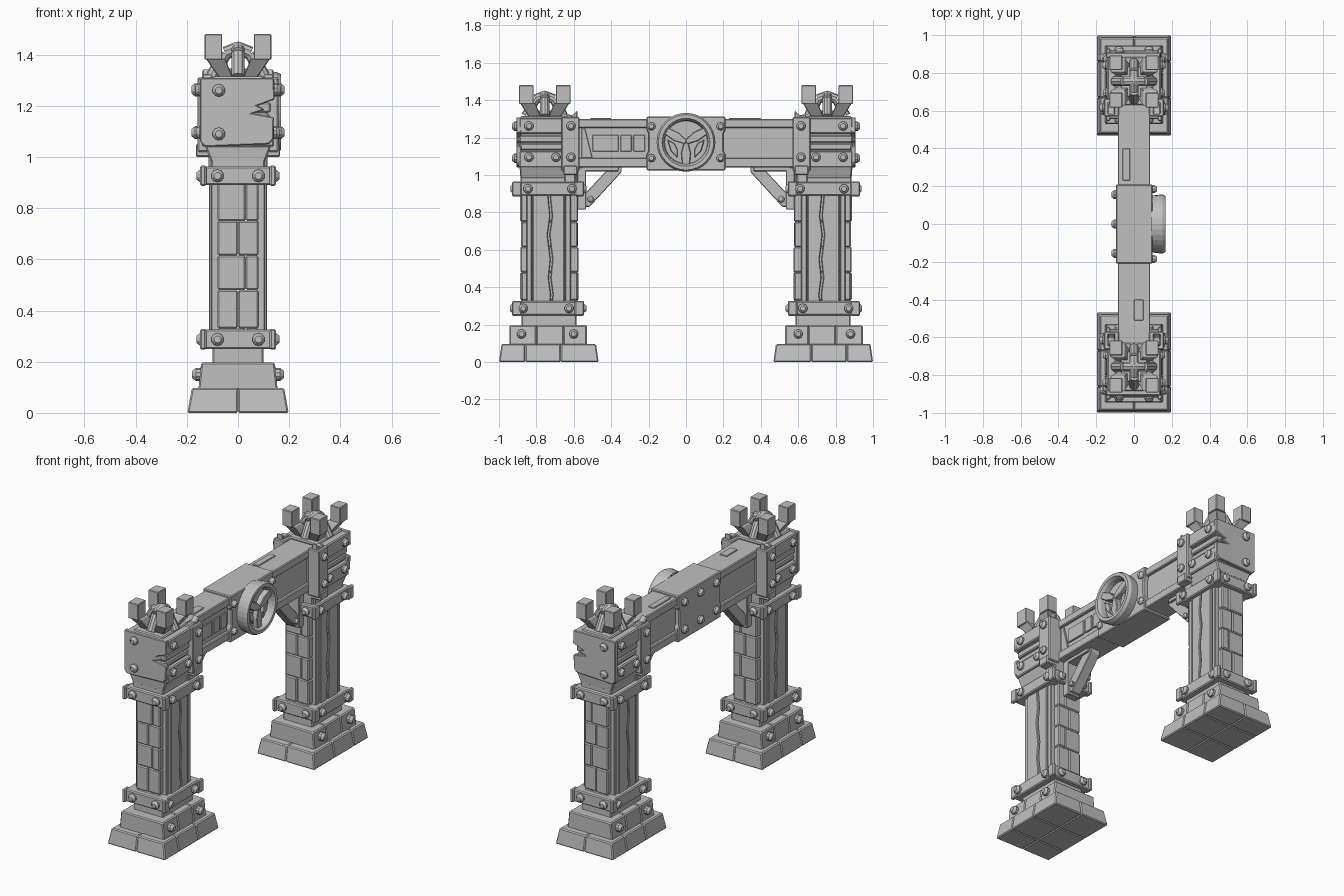
import bpy, bmesh, math, random
from mathutils import Vector, Matrix

random.seed(4)
cube = bpy.data.objects.get("Cube")
if cube:
    bpy.data.objects.remove(cube)

stone = bpy.data.materials.new("stone grey")
stone.use_nodes = True
GREY = (0.53, 0.53, 0.53, 1)
stone.diffuse_color = GREY
stone.node_tree.nodes["Principled BSDF"].inputs["Base Color"].default_value = GREY

PY = -0.735   # pillar centre
CY = -0.755   # crown centre


def frustum(bm, lo, hi):
    """Solid between two level rectangles given as (x0, x1, y0, y1, z)."""
    rings = []
    for x0, x1, y0, y1, z in (lo, hi):
        rings.append([bm.verts.new(p) for p in ((x0, y0, z), (x1, y0, z), (x1, y1, z), (x0, y1, z))])
    a, b = rings
    bm.faces.new(a[::-1])
    bm.faces.new(b)
    for i in range(4):
        j = (i + 1) % 4
        bm.faces.new((a[i], a[j], b[j], b[i]))


def box(bm, x0, x1, y0, y1, z0, z1):
    frustum(bm, (x0, x1, y0, y1, z0), (x0, x1, y0, y1, z1))


def prism(bm, outline, axis, a, b):
    """Extrude an outline along x (points are y, z) or y (points are x, z)."""
    place = (lambda p, d: (d, p[0], p[1])) if axis == "x" else (lambda p, d: (p[0], d, p[1]))
    lo = [bm.verts.new(place(p, a)) for p in outline]
    hi = [bm.verts.new(place(p, b)) for p in outline]
    bm.faces.new(lo[::-1])
    bm.faces.new(hi)
    for i in range(len(lo)):
        j = (i + 1) % len(lo)
        bm.faces.new((lo[i], lo[j], hi[j], hi[i]))


def rod(bm, p, q, r, r2=None, sides=10):
    p, q = Vector(p), Vector(q)
    turn = (q - p).to_track_quat("Z", "Y").to_matrix().to_4x4()
    bmesh.ops.create_cone(bm, cap_ends=True, segments=sides, radius1=r, radius2=r if r2 is None else r2,
                          depth=(q - p).length, matrix=Matrix.Translation((p + q) / 2) @ turn)


def bolt(bm, pos, normal, r=0.025):
    p, n = Vector(pos), Vector(normal)
    rod(bm, p - n * 0.01, p + n * 0.01, r)
    rod(bm, p + n * 0.01, p + n * 0.024, r, r * 0.55)


def finish(name, bm, bevel=0.006, mirror="y"):
    bmesh.ops.recalc_face_normals(bm, faces=bm.faces)
    me = bpy.data.meshes.new(name)
    bm.to_mesh(me)
    bm.free()
    me.materials.append(stone)
    ob = bpy.data.objects.new(name, me)
    bpy.context.collection.objects.link(ob)
    if bevel:
        mod = ob.modifiers.new("worn edges", "BEVEL")
        mod.width, mod.segments, mod.limit_method = bevel, 1, "ANGLE"
    if mirror:
        mod = ob.modifiers.new("mirror", "MIRROR")
        mod.use_axis = ("x" in mirror, "y" in mirror, False)
        mod.use_mirror_merge = False
    return ob


# Stepped base: tapered slabs split into stones
bm = bmesh.new()
xs, ys = (-0.198, 0.0, 0.198), (-1.0, -0.86, -0.67, -0.467)
for i in range(2):
    for j in range(3):
        k = random.uniform(0, 0.005)
        x0, x1, y0, y1 = xs[i], xs[i + 1], ys[j], ys[j + 1]
        frustum(bm, (x0, x1, y0, y1, 0),
                (x0 + 0.018 * (i == 0), x1 - 0.018 * (i == 1), y0 + 0.014 * (j == 0), y1 - 0.014 * (j == 2), 0.098 - k))
finish("base_stones", bm)

bm = bmesh.new()
for y0, y1 in ((-0.945, -0.8), (-0.8, -0.655), (-0.655, -0.53)):
    k = random.uniform(0, 0.004)
    frustum(bm, (-0.155, 0.155, y0, y1, 0.09), (-0.147 + k, 0.147 - k, y0, y1, 0.2 - k))
finish("plinth_stones", bm)

# Shaft: brick core with cracked boards on both sides
bm = bmesh.new()
box(bm, -0.1, 0.1, -0.88, -0.585, 0.19, 0.26)
box(bm, -0.105, 0.105, -0.885, -0.58, 0.95, 1.05)
levels = (0.25, 0.33, 0.48, 0.615, 0.75, 0.9)
for n in range(5):
    split = (-0.08, 0.0 if n % 2 else 0.03, 0.08)
    for x0, x1 in zip(split, split[1:]):
        a, b = random.uniform(0, 0.007), random.uniform(0, 0.007)
        box(bm, x0, x1, -0.887 + a, -0.573 - b, levels[n], levels[n + 1])
finish("brick_shaft", bm)

bm = bmesh.new()
crack = [(0.25, 0), (0.36, 0.012), (0.45, 0), (0.55, 0.01), (0.68, -0.006), (0.78, 0.008), (0.9, -0.004)]
left = [(-0.728 + d - 0.006, z) for z, d in crack]
right = [(-0.728 + d + 0.004, z) for z, d in crack]
prism(bm, [(-0.82, 0.9), (-0.82, 0.25)] + left, "x", 0.07, 0.113)
prism(bm, [(-0.65, 0.9), (-0.65, 0.25)] + right, "x", 0.07, 0.111)
for y0, y1 in ((-0.852, -0.824), (-0.646, -0.615)):
    box(bm, 0.06, 0.106, y0, y1, 0.25, 0.9)
finish("side_boards", bm, 0.004, "xy")

# Bands around the shaft
bm = bmesh.new()
box(bm, -0.136, 0.136, -0.918, -0.557, 0.25, 0.325)
box(bm, -0.136, 0.136, -0.915, -0.555, 0.89, 0.962)
for x in (-0.136, 0.136):
    for y in (-0.905, -0.57):
        for z in (0.287, 0.926):
            box(bm, x - 0.012, x + 0.012, y - 0.025, y + 0.025, z - 0.04, z + 0.04)
finish("shaft_bands", bm)

# Cap: corbel, core, layered side planks
bm = bmesh.new()
frustum(bm, (-0.105, 0.105, -0.885, -0.585, 0.98), (-0.13, 0.13, -0.89, -0.575, 1.045))
box(bm, -0.115, 0.115, -0.885, -0.575, 1.04, 1.3)
finish("cap_core", bm)

bm = bmesh.new()
for z0, z1, d, y1 in ((1.04, 1.128, 0.14, -0.65), (1.134, 1.168, 0.124, -0.66),
                      (1.174, 1.212, 0.128, -0.66), (1.22, 1.305, 0.142, -0.66)):
    box(bm, -d, d, -0.892, y1, z0, z1)
box(bm, -0.1, 0.1, -0.885, -0.63, 1.3, 1.315)
finish("cap_planks", bm)

bm = bmesh.new()
notched = [(-0.148, 1.06), (-0.13, 1.04), (0.12, 1.05), (0.138, 1.07), (0.14, 1.155), (0.06, 1.17),
           (0.105, 1.185), (0.075, 1.2), (0.143, 1.225), (0.14, 1.308), (-0.148, 1.308)]
prism(bm, notched, "y", -0.907, -0.88)
finish("cap_end_plate", bm, 0.004)

# Vertical straps joining cap and beam
bm = bmesh.new()
box(bm, 0.08, 0.158, -0.665, -0.57, 1.02, 1.31)
box(bm, 0.09, 0.165, -0.655, -0.58, 1.0, 1.05)
prism(bm, [(-0.65, 1.3), (-0.58, 1.3), (-0.58, 1.345), (-0.605, 1.32), (-0.64, 1.325)], "x", 0.1, 0.14)
box(bm, 0.07, 0.115, -0.65, -0.59, 0.95, 1.03)
finish("cap_straps", bm, 0.005, "xy")

# Crown: four block-headed prongs round a knot of bent bars
bm = bmesh.new()
box(bm, -0.07, 0.07, CY - 0.08, CY + 0.08, 1.3, 1.345)
for sx in (-1, 1):
    for sy in (-1, 1):
        def rect(xa, xb, ya, yb, z):
            u, v = sorted((sx * xa, sx * xb)), sorted((CY + sy * ya, CY + sy * yb))
            return (*u, *v, z)
        neck = rect(0.05, 0.126, 0.05, 0.132, 1.385)
        frustum(bm, rect(0.02, 0.075, 0.02, 0.085, 1.31), neck)
        frustum(bm, rect(0.062, 0.13, 0.06, 0.138, 1.38), rect(0.062, 0.13, 0.06, 0.138, 1.48))
finish("crown_prongs", bm, 0.003)

bm = bmesh.new()
for dx, dy in ((1, 0), (-1, 0), (0, 1), (0, -1)):
    top, bend, foot = [(dx * r, CY + dy * r, z) for r, z in ((0, 1.425), (0.05, 1.405), (0.1, 1.315))]
    rod(bm, top, bend, 0.026)
    rod(bm, bend, foot, 0.026)
bmesh.ops.create_icosphere(bm, subdivisions=2, radius=0.036, matrix=Matrix.Translation((0, CY, 1.415)))
finish("crown_knot", bm, 0)

# Beam with flanges, inset panels and a thicker middle collar
bm = bmesh.new()
box(bm, -0.068, 0.068, -0.62, 0.62, 1.05, 1.29)
box(bm, -0.086, 0.086, -0.62, 0.62, 1.04, 1.092)
box(bm, -0.086, 0.086, -0.62, 0.62, 1.252, 1.3)
finish("beam", bm, 0.005, None)

bm = bmesh.new()
for y0, y1 in ((-0.5, -0.36), (-0.35, -0.29), (-0.28, -0.22)):
    box(bm, 0.06, 0.077, y0, y1, 1.125, 1.215)
frustum(bm, (0.06, 0.078, -0.56, -0.5, 1.09), (0.06, 0.078, -0.56, -0.54, 1.25))
box(bm, 0.0, 0.05, -0.51, -0.4, 1.295, 1.306)
box(bm, -0.06, -0.02, 0.23, 0.4, 1.295, 1.306)
finish("beam_panels", bm, 0.003, None)

bm = bmesh.new()
collar = [(-0.21, 1.025), (0.21, 1.025), (0.21, 1.11), (0.2, 1.13), (0.2, 1.22), (0.21, 1.24),
          (0.21, 1.312), (-0.21, 1.312), (-0.21, 1.24), (-0.2, 1.22), (-0.2, 1.13), (-0.21, 1.11)]
prism(bm, collar, "x", -0.095, 0.098)
finish("beam_collar", bm, 0.005, None)

# Round ornament: turned rim and dish, with a three-armed boss
bm = bmesh.new()
rim = [(0.09, 0.15), (0.15, 0.157), (0.168, 0.148), (0.168, 0.128), (0.15, 0.118), (0.118, 0.114), (0.118, 0.0)]
verts = [bm.verts.new((x, 0, 1.175 + r)) for x, r in rim]
edges = [bm.edges.new(e) for e in zip(verts, verts[1:])]
bmesh.ops.spin(bm, geom=verts + edges, cent=(0, 0, 1.175), axis=(1, 0, 0), angle=math.tau, steps=32)
bmesh.ops.remove_doubles(bm, verts=bm.verts, dist=0.0005)
finish("ornament_rim", bm, 0, None)

bm = bmesh.new()
for k in range(3):
    spin = Matrix.Rotation(math.radians(120 * k), 2)
    arm = [(-0.012, 0), (-0.026, -0.06), (-0.02, -0.122), (0.02, -0.122), (0.026, -0.06), (0.012, 0)]
    pts = [spin @ Vector(p) for p in arm]
    prism(bm, [(p.x, p.y + 1.175) for p in pts], "x", 0.11, 0.15 + 0.003 * k)
for s in (-1, 1):
    horn = [(0.1, 0.015), (0.082, -0.045), (0.045, -0.085), (0.045, -0.04), (0.062, -0.005)]
    prism(bm, [(s * y, z + 1.175) for y, z in horn], "x", 0.11, 0.142)
finish("ornament_boss", bm, 0.004, None)

# Corner braces below the beam
bm = bmesh.new()
strut = [(-0.545, 0.83), (-0.515, 0.83), (-0.345, 1.015), (-0.345, 1.045), (-0.405, 1.045), (-0.545, 0.895)]
prism(bm, strut, "x", -0.033, 0.033)
box(bm, -0.045, 0.045, -0.58, -0.535, 0.815, 1.04)
box(bm, -0.045, 0.045, -0.56, -0.36, 1.02, 1.045)
bolt(bm, (0.033, -0.51, 0.87), (1, 0, 0), 0.018)
finish("corner_braces", bm, 0.004)

# Bolts on the long sides, the ends and the collar
bm = bmesh.new()
sides = [(0.155, -0.88, 0.15), (0.155, -0.6, 0.15), (0.138, -0.87, 0.287), (0.138, -0.625, 0.287),
         (0.138, -0.845, 0.926), (0.138, -0.61, 0.926), (0.142, -0.84, 1.262), (0.14, -0.84, 1.095),
         (0.14, -0.695, 1.095), (0.158, -0.615, 1.262), (0.158, -0.615, 1.095)]
for p in sides:
    bolt(bm, p, (1, 0, 0))
for x in (0.08,):
    for z, out, inn in ((0.287, -0.918, -0.557), (0.926, -0.915, -0.555)):
        bolt(bm, (x, out, z), (0, -1, 0))
        bolt(bm, (x, inn, z), (0, 1, 0))
finish("side_bolts", bm, 0, "xy")

bm = bmesh.new()
for z in (1.26, 1.09):
    bolt(bm, (-0.075, -0.907, z), (0, -1, 0))
    bolt(bm, (0.098, -0.185, z), (1, 0, 0), 0.022)
    bolt(bm, (-0.095, -0.155, z), (-1, 0, 0))
finish("end_and_collar_bolts", bm, 0)

bm = bmesh.new()
for z in (1.26, 1.09):
    bolt(bm, (-0.095, 0, z), (-1, 0, 0))
finish("middle_bolts", bm, 0, None)
